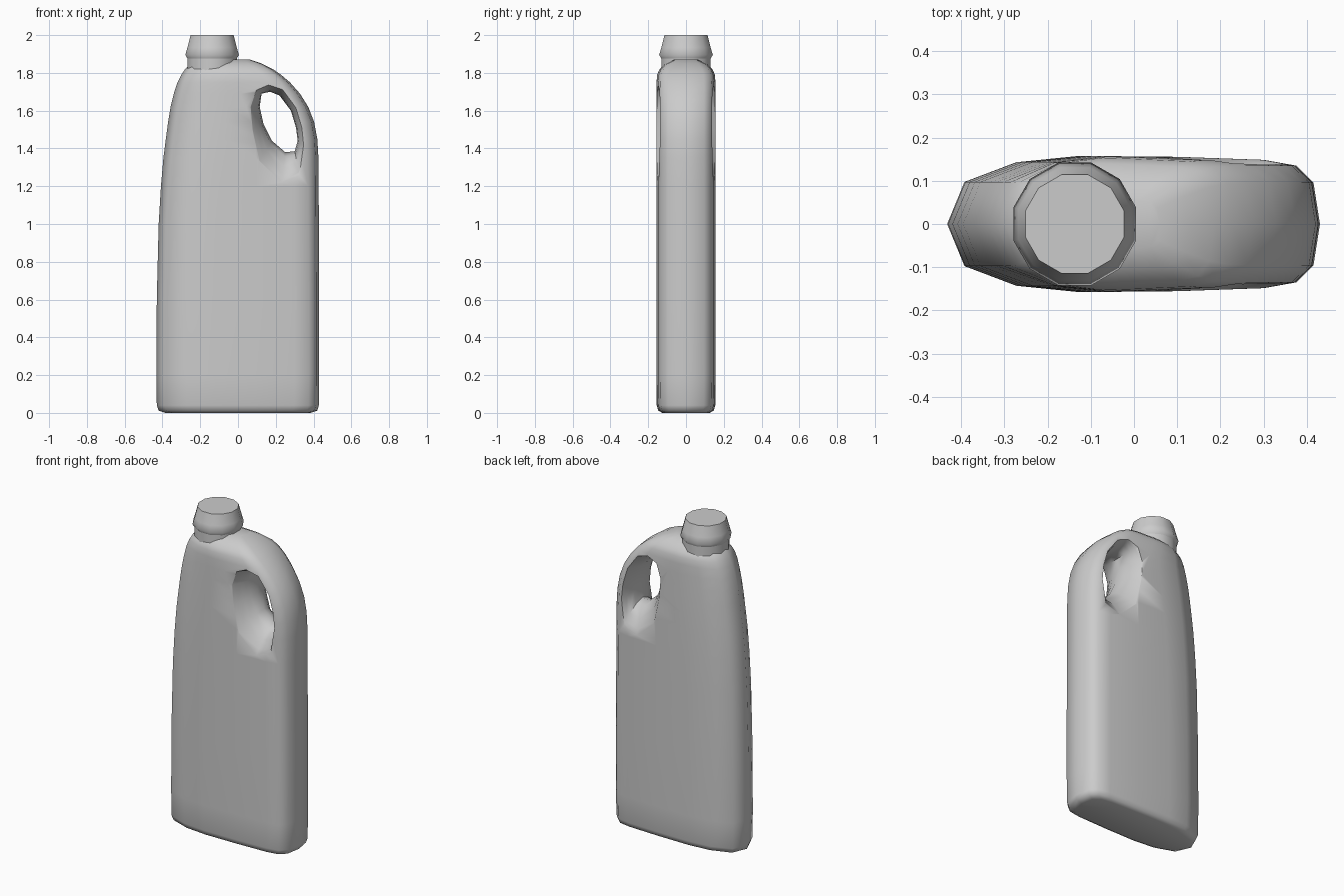
import bpy, bmesh, math

if "Cube" in bpy.data.objects:
    bpy.data.objects.remove(bpy.data.objects["Cube"])


def loft(name, rings):
    """Skin a stack of equal-length closed rings and cap both ends."""
    bm = bmesh.new()
    vs = [[bm.verts.new(p) for p in ring] for ring in rings]
    n = len(vs[0])
    for a, b in zip(vs, vs[1:]):
        for i in range(n):
            j = (i + 1) % n
            bm.faces.new((a[i], a[j], b[j], b[i]))
    bm.faces.new(vs[0])
    bm.faces.new(vs[-1])
    bmesh.ops.recalc_face_normals(bm, faces=bm.faces[:])
    me = bpy.data.meshes.new(name)
    bm.to_mesh(me)
    bm.free()
    ob = bpy.data.objects.new(name, me)
    bpy.context.collection.objects.link(ob)
    return ob


def smooth(ob, degrees):
    bpy.ops.object.select_all(action='DESELECT')
    ob.select_set(True)
    bpy.context.view_layer.objects.active = ob
    bpy.ops.object.shade_smooth_by_angle(angle=math.radians(degrees))


def section(xl, xr, w, z):
    """Body cross-section: tapered left end, squarer right end."""
    k = min(1, (xr - xl) / 0.7)
    half = [(xl + 0.04 * k, 0.62), (xl + 0.16 * k, 0.91), (xl + 0.30 * k, 1.0),
            (xr - 0.33 * k, 0.99), (xr - 0.13 * k, 0.945),
            (xr - 0.055 * k, 0.86), (xr - 0.015 * k, 0.61)]
    pts = [(xl, 0, z)] + [(x, -f * w, z) for x, f in half]
    return pts + [(xr, 0, z)] + [(x, f * w, z) for x, f in reversed(half)]


# Body: z, left edge, right edge, half depth
levels = [
    (0.0, -0.385, 0.385, 0.125), (0.012, -0.42, 0.42, 0.147),
    (0.04, -0.43, 0.428, 0.155), (0.2, -0.432, 0.43, 0.157),
    (0.6, -0.43, 0.43, 0.157), (1.0, -0.42, 0.428, 0.157),
    (1.2, -0.408, 0.427, 0.157), (1.35, -0.395, 0.426, 0.157),
    (1.45, -0.382, 0.42, 0.157), (1.54, -0.37, 0.403, 0.157),
    (1.62, -0.357, 0.372, 0.157), (1.69, -0.34, 0.328, 0.157),
    (1.75, -0.32, 0.275, 0.156), (1.79, -0.30, 0.228, 0.153),
    (1.82, -0.28, 0.185, 0.14), (1.85, -0.25, 0.125, 0.105),
    (1.872, -0.21, 0.06, 0.06)]
body = loft("jug_body", [section(xl, xr, w, z) for z, xl, xr, w in levels])

# Handle hole: outline x, z and how far it flares out at the jug's faces
hole = [
    (0.125, 1.69, -0.03, 0.02), (0.17, 1.70, -0.01, 0.04),
    (0.22, 1.68, 0.02, 0.04), (0.28, 1.60, 0.035, 0.02),
    (0.307, 1.51, 0.04, 0.0), (0.316, 1.44, 0.04, -0.03),
    (0.30, 1.385, 0.03, -0.15), (0.25, 1.38, -0.02, -0.17),
    (0.18, 1.44, -0.07, -0.11), (0.135, 1.53, -0.06, -0.03),
    (0.115, 1.62, -0.05, 0.0)]
steps = [-1.1, -0.97, -0.85, -0.65, -0.35, 0, 0.35, 0.65, 0.85, 0.97, 1.1]
cutter = loft("handle_cutter", [
    [(x + fx * t * t, 0.157 * t, z + fz * t * t) for x, z, fx, fz in hole]
    for t in steps])
cutter.hide_render = True
mod = body.modifiers.new("handle_hole", 'BOOLEAN')
mod.operation = 'DIFFERENCE'
mod.solver = 'EXACT'
mod.object = cutter
bpy.context.view_layer.objects.active = body
bpy.ops.object.modifier_apply(modifier=mod.name)
bpy.data.objects.remove(cutter)
smooth(body, 60)


def turned(name, profile, sides=12):
    """Turned part on the spout axis from (radius, z) pairs."""
    return loft(name, [[(-0.137 + r * math.cos(2 * math.pi * (i + 0.5) / sides),
                         r * math.sin(2 * math.pi * (i + 0.5) / sides), z)
                        for i in range(sides)] for r, z in profile])


# Spout and cap
smooth(turned("neck", [(0.135, 1.80), (0.135, 1.885)]), 40)
smooth(turned("cap", [(0.08, 1.836), (0.115, 1.845), (0.147, 1.895),
                      (0.135, 1.935), (0.118, 2.0)]), 60)
